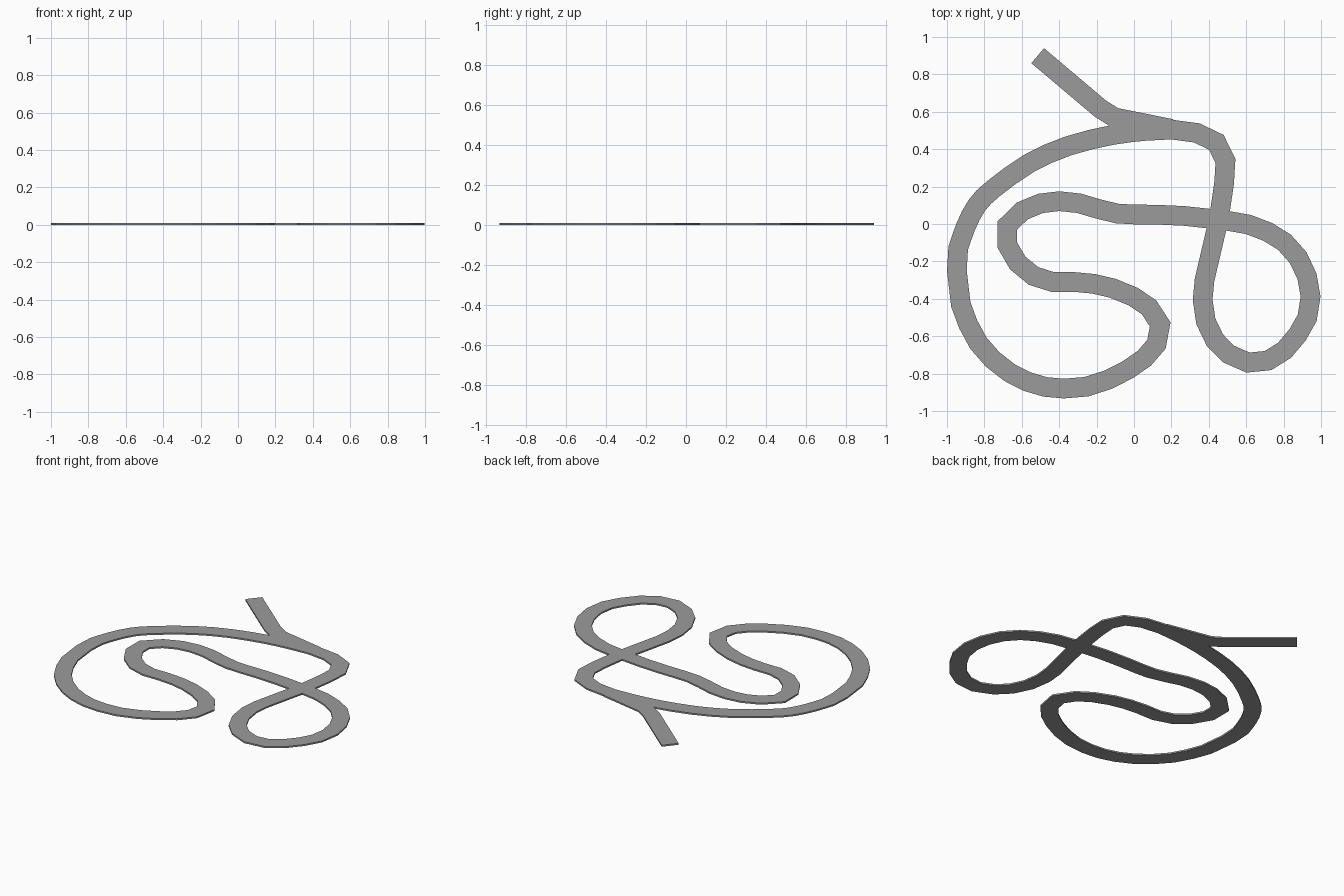
import bpy, bmesh
from mathutils import Vector

if "Cube" in bpy.data.objects:
    bpy.data.objects.remove(bpy.data.objects["Cube"])

WIDTH, THICK = 0.105, 0.01

asphalt = bpy.data.materials.new("asphalt grey")
asphalt.diffuse_color = (0.33, 0.33, 0.33, 1)
asphalt.use_nodes = True
asphalt.node_tree.nodes["Principled BSDF"].inputs["Base Color"].default_value = asphalt.diffuse_color


def smooth(points, steps):
    """Catmull-Rom points through the control points (end points kept)."""
    pts = [Vector(p) for p in points]
    pts = [2 * pts[0] - pts[1]] + pts + [2 * pts[-1] - pts[-2]]
    out = []
    for a, b, c, d in zip(pts, pts[1:], pts[2:], pts[3:]):
        for i in range(steps):
            t = i / steps
            out.append(0.5 * (2 * b + (c - a) * t + (2 * a - 5 * b + 4 * c - d) * t * t
                              + (3 * b - a - 3 * c + d) * t ** 3))
    return [tuple(p) for p in out] + [tuple(points[-1])]


def ribbon(name, points, closed):
    """Flat slab of constant width with mitred corners along a path."""
    pts = [Vector(p) for p in points]
    n = len(pts)
    bm = bmesh.new()
    rings = []
    for i, p in enumerate(pts):
        before = pts[i - 1] if closed or i > 0 else None
        after = pts[(i + 1) % n] if closed or i < n - 1 else None
        d1 = (p - before).normalized() if before is not None else (after - p).normalized()
        d2 = (after - p).normalized() if after is not None else d1
        n1, n2 = Vector((-d1.y, d1.x)), Vector((-d2.y, d2.x))
        m = (n1 + n2).normalized()
        off = m * (WIDTH / 2 / m.dot(n1))
        rings.append([bm.verts.new((q.x, q.y, z)) for q, z in
                      ((p + off, 0), (p - off, 0), (p - off, THICK), (p + off, THICK))])
    for i in range(n if closed else n - 1):
        a, b = rings[i], rings[(i + 1) % n]
        for k in range(4):
            bm.faces.new((a[k], a[(k + 1) % 4], b[(k + 1) % 4], b[k]))
    if not closed:
        bm.faces.new(rings[0])
        bm.faces.new(rings[-1])
    bmesh.ops.recalc_face_normals(bm, faces=bm.faces)
    mesh = bpy.data.meshes.new(name)
    bm.to_mesh(mesh)
    bm.free()
    mesh.materials.append(asphalt)
    bpy.context.collection.objects.link(bpy.data.objects.new(name, mesh))


# top right corner and run down through the crossing
corner = [(0.2, 0.505), (0.335, 0.487), (0.44, 0.437), (0.489, 0.337), (0.482, 0.22),
          (0.46, 0.07), (0.44, -0.03), (0.405, -0.18), (0.377, -0.3), (0.367, -0.405)]
# right hand loop
loop = [(0.384, -0.52), (0.433, -0.622), (0.505, -0.695), (0.61, -0.741), (0.717, -0.73),
        (0.805, -0.675), (0.875, -0.592), (0.926, -0.502), (0.944, -0.388), (0.925, -0.28),
        (0.878, -0.18), (0.805, -0.098), (0.715, -0.042), (0.61, -0.002), (0.48, 0.02)]
# middle straight and left hairpin
hairpin = [(0.27, 0.043), (0.12, 0.05), (0.0, 0.051), (-0.09, 0.056), (-0.19, 0.08),
           (-0.295, 0.111), (-0.4, 0.122), (-0.5, 0.11), (-0.597, 0.07), (-0.677, -0.008),
           (-0.677, -0.113), (-0.622, -0.208), (-0.537, -0.278), (-0.435, -0.31)]
# inner return and lower hairpin
lower = [(-0.32, -0.31), (-0.215, -0.32), (-0.115, -0.343), (-0.005, -0.388), (0.08, -0.445),
         (0.14, -0.537), (0.12, -0.643), (0.055, -0.718), (-0.035, -0.78), (-0.14, -0.833),
         (-0.255, -0.87)]
# long sweeping left curve
sweep = smooth([(-0.375, -0.88), (-0.475, -0.871), (-0.573, -0.842), (-0.665, -0.795),
                (-0.755, -0.725), (-0.832, -0.637), (-0.887, -0.535), (-0.926, -0.43),
                (-0.947, -0.25)], 1)
sweep += smooth([(-0.94, -0.13), (-0.90, -0.015), (-0.84, 0.1), (-0.75, 0.19),
                 (-0.56, 0.325), (-0.35, 0.418), (-0.12, 0.475), (0.05, 0.497)], 2)

ribbon("track_circuit", corner + loop + hairpin + lower + sweep, True)
# spur road leaving the circuit at the top
ribbon("track_spur", [(-0.515, 0.90), (-0.18, 0.617), (-0.105, 0.57), (0.2, 0.509)], False)
